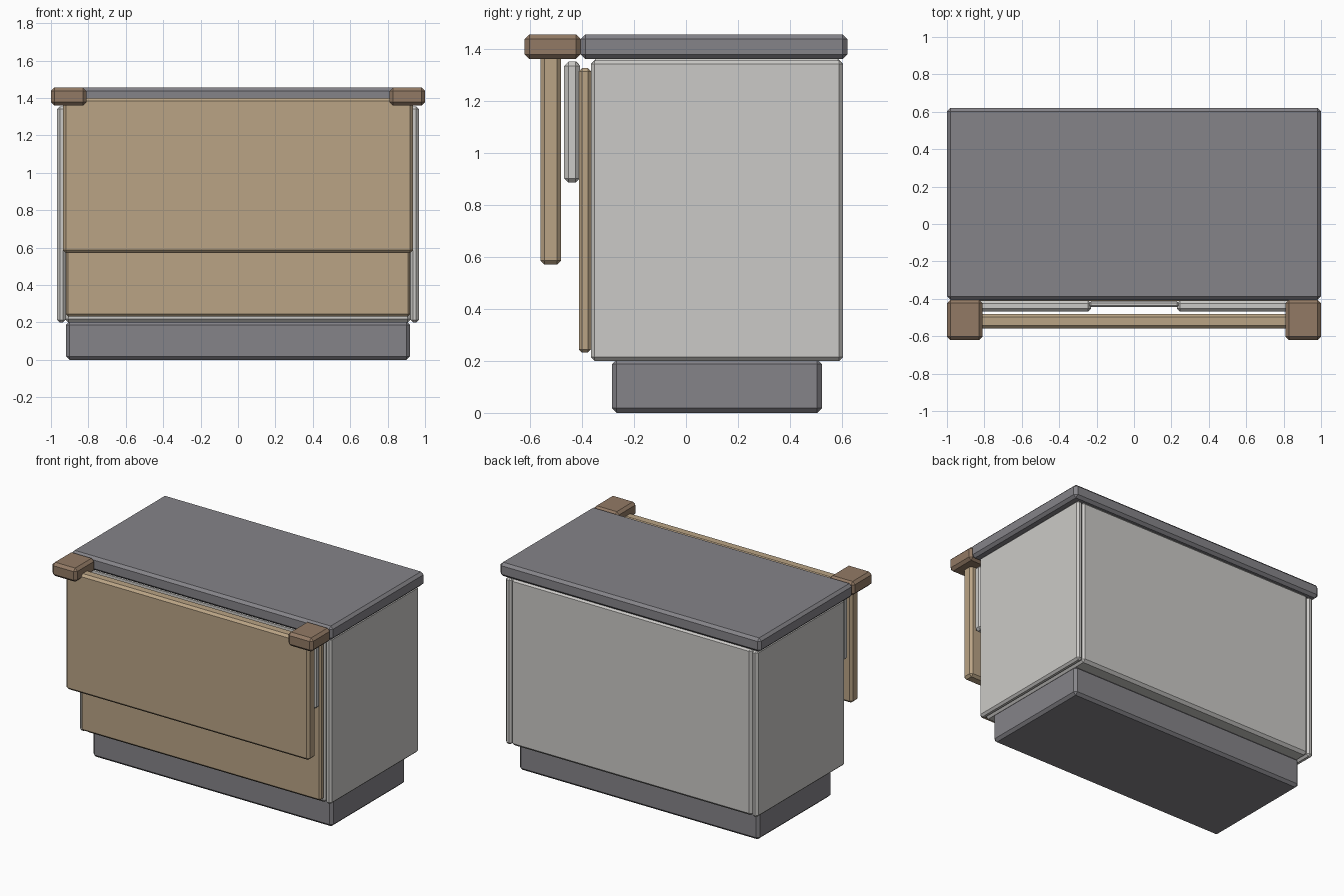
import bpy, bmesh

if "Cube" in bpy.data.objects:
    bpy.data.objects.remove(bpy.data.objects["Cube"])


def material(name, rgb):
    m = bpy.data.materials.new(name)
    m.diffuse_color = (*rgb, 1.0)
    m.use_nodes = True
    m.node_tree.nodes["Principled BSDF"].inputs["Base Color"].default_value = m.diffuse_color
    return m


slate = material("slate", (0.235, 0.23, 0.25))
tan = material("tan", (0.49, 0.37, 0.235))
brown = material("brown", (0.29, 0.195, 0.13))
pale = material("pale_grey", (0.60, 0.59, 0.57))


def box(name, x, y, z, mat, chamfer=0.018):
    """Chamfered box spanning the given (low, high) ranges."""
    bm = bmesh.new()
    bmesh.ops.create_cube(bm, size=1.0)
    for v in bm.verts:
        v.co = [r[0] if c < 0 else r[1] for c, r in zip(v.co, (x, y, z))]
    bmesh.ops.bevel(bm, geom=bm.edges[:], offset=chamfer, segments=1,
                    affect='EDGES', profile=0.5)
    mesh = bpy.data.meshes.new(name)
    bm.to_mesh(mesh)
    bm.free()
    mesh.materials.append(mat)
    obj = bpy.data.objects.new(name, mesh)
    bpy.context.collection.objects.link(obj)
    return obj


# Cabinet: plinth, carcass and counter top
box("plinth", (-0.92, 0.92), (-0.285, 0.522), (0, 0.205), slate)
box("carcass", (-0.925, 0.925), (-0.365, 0.603), (0.2, 1.36), pale)
box("counter_top", (-1, 1), (-0.405, 0.62), (1.36, 1.455), slate)

# Front boards: fixed lower board and hanging upper board
box("lower_front_board", (-0.92, 0.92), (-0.412, -0.365), (0.232, 1.325), tan, 0.012)
box("upper_front_board", (-0.935, 0.935), (-0.56, -0.48), (0.57, 1.40), tan, 0.016)

# Thin plate joining the two spacers
box("spacer_link", (-0.24, 0.24), (-0.445, -0.412), (0.89, 1.35), pale, 0.01)

for side, s in (("right", 1), ("left", -1)):
    def span(a, b):
        return tuple(sorted((s * a, s * b)))
    # Side panel, bracket block and spacer behind the upper board
    box(side + "_side_panel", span(0.922, 0.967), (-0.365, 0.603), (0.2, 1.355), pale, 0.014)
    box(side + "_bracket_block", span(0.81, 1.0), (-0.62, -0.405), (1.36, 1.455), brown)
    box(side + "_spacer", span(0.23, 0.92), (-0.468, -0.408), (0.885, 1.35), pale, 0.016)
